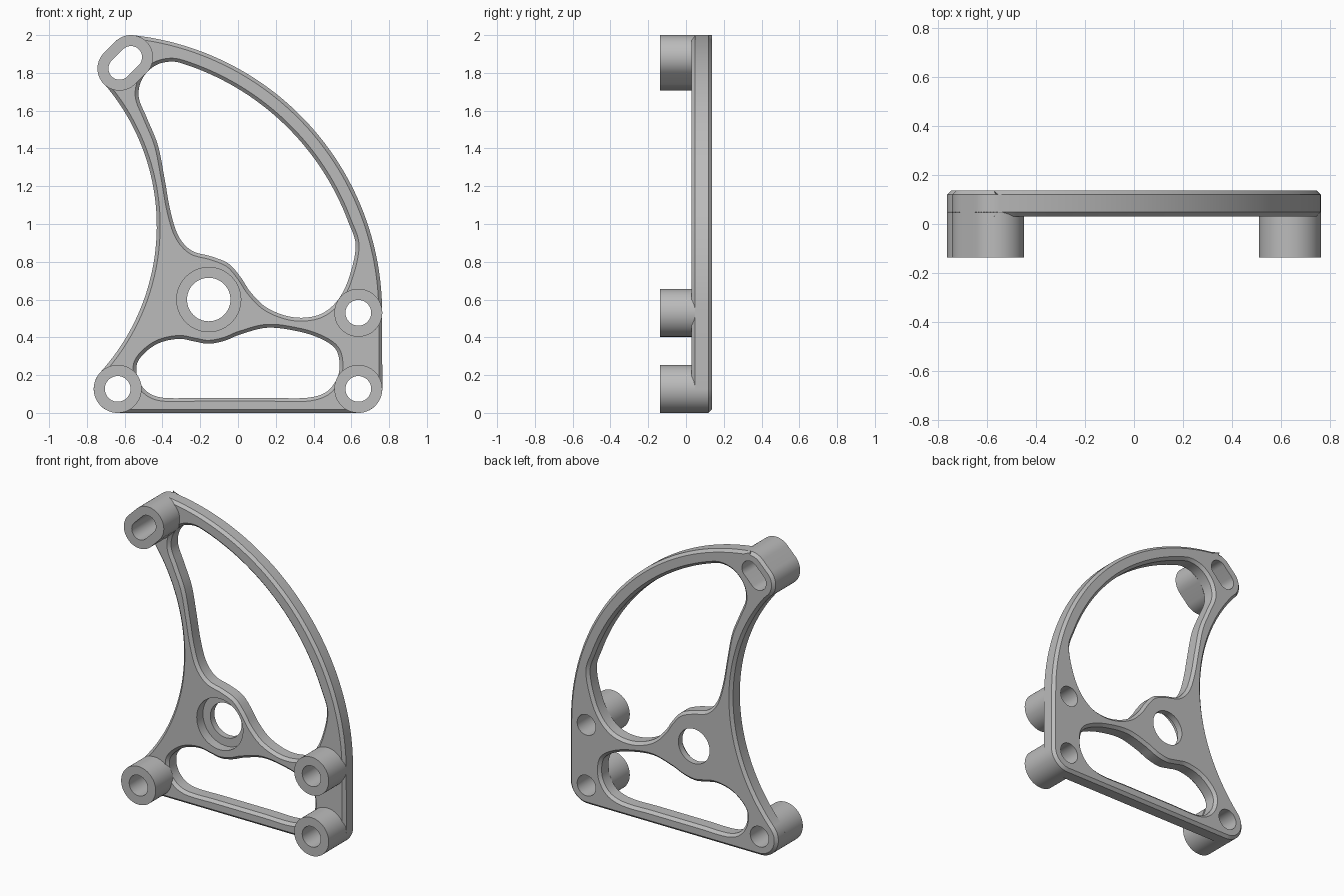
import bpy, bmesh, math
from mathutils import Vector

if "Cube" in bpy.data.objects:
    bpy.data.objects.remove(bpy.data.objects["Cube"])

FRONT, BACK, CHAMFER = 0.03, 0.1375, 0.018
BOSS_FRONT = -0.1375

steel = bpy.data.materials.new("plain_grey")
steel.diffuse_color = (0.5, 0.5, 0.5, 1)
steel.use_nodes = True
steel.node_tree.nodes["Principled BSDF"].inputs["Base Color"].default_value = steel.diffuse_color


def arc(cx, cz, r, a0, a1, n=20):
    """Points on an arc in the xz plane, angles in degrees."""
    angles = [math.radians(a0 + (a1 - a0) * i / n) for i in range(n + 1)]
    return [Vector((cx + r * math.cos(a), cz + r * math.sin(a))) for a in angles]


def clean(pts):
    """Drop repeated neighbours from a closed loop."""
    return [p for i, p in enumerate(pts) if (p - pts[i - 1]).length > 1e-4]


def pill(cx, cz, r, c=0.0):
    """Circle, or a slot along the rising diagonal when c > 0."""
    return clean(arc(cx + c, cz + c, r, -45, 135, 28) + arc(cx - c, cz - c, r, 135, 315, 28))


def spline(points, steps=6):
    """Closed smooth curve through the points."""
    p = [Vector(q) for q in points]
    n, out = len(p), []
    for i in range(n):
        a, b, c, d = p[i - 1], p[i], p[(i + 1) % n], p[(i + 2) % n]
        m0 = (c - a) * ((c - b).length / ((c - b).length + (b - a).length))
        m1 = (d - b) * ((c - b).length / ((c - b).length + (d - c).length))
        for k in range(steps):
            t = k / steps
            out.append(b * (2 * t**3 - 3 * t**2 + 1) + m0 * (t**3 - 2 * t**2 + t)
                       + c * (3 * t**2 - 2 * t**3) + m1 * (t**3 - t**2))
    return out


def inset(pts, d):
    """Move a closed loop to the left of its direction of travel."""
    out = []
    for i, p in enumerate(pts):
        a = (p - pts[i - 1]).normalized()
        b = (pts[(i + 1) % len(pts)] - p).normalized()
        t = (a + b).normalized()
        out.append(p + Vector((-t.y, t.x)) * d)
    return out


def wall(bm, sections):
    """Join (points, y) sections into a wall; return first and last edge loops."""
    rings = [[bm.verts.new((p.x, y, p.y)) for p in pts] for pts, y in sections]
    n = len(rings[0])
    for r, s in zip(rings, rings[1:]):
        for i in range(n):
            j = (i + 1) % n
            bm.faces.new((r[i], r[j], s[j], s[i]))
    return [[bm.edges.get((r[i], r[(i + 1) % n])) for i in range(n)]
            for r in (rings[0], rings[-1])]


def chamfered(pts):
    small = inset(pts, CHAMFER)
    return [(small, FRONT), (pts, FRONT + CHAMFER), (pts, BACK - CHAMFER), (small, BACK)]


def finish(bm, name):
    bmesh.ops.recalc_face_normals(bm, faces=bm.faces)
    mesh = bpy.data.meshes.new(name)
    bm.to_mesh(mesh)
    bm.free()
    mesh.materials.append(steel)
    obj = bpy.data.objects.new(name, mesh)
    bpy.context.collection.objects.link(obj)
    bpy.ops.object.select_all(action='DESELECT')
    obj.select_set(True)
    bpy.context.view_layer.objects.active = obj
    bpy.ops.object.shade_smooth_by_angle(angle=math.radians(30))


# Mounting posts: centre, outer radius, bore radius, slot half offset
posts = {
    "lower_left_post": (-0.637, 0.127, 0.127, 0.068, 0),
    "lower_right_post": (0.637, 0.127, 0.127, 0.068, 0),
    "upper_right_post": (0.637, 0.53, 0.127, 0.068, 0),
    "top_slotted_post": (-0.597, 1.853, 0.117, 0.059, 0.03),
}

# Outer outline: tangent arcs, anticlockwise
outline = clean(
    arc(-0.637, 0.127, 0.127, 137.7, 270)
    + arc(0.637, 0.127, 0.127, 270, 360)
    + arc(-0.715, 0.53, 1.478, 0, 83.8, 56)
    + arc(-0.567, 1.883, 0.117, 83.8, 135, 10)
    + arc(-0.627, 1.823, 0.117, 135, 221, 16)
    + arc(-1.585, 0.99, 1.155, 41, -42.3, 40))

# Large upper window, following the outer arc on its right side
upper_window = spline([tuple(p) for p in arc(-0.715, 0.53, 1.385, 15, 71, 10)] + [
    (-0.35, 1.86), (-0.44, 1.838), (-0.508, 1.767), (-0.526, 1.675), (-0.484, 1.565),
    (-0.425, 1.42), (-0.388, 1.236), (-0.357, 1.066), (-0.314, 0.934), (-0.246, 0.859),
    (-0.14, 0.828), (-0.05, 0.79), (0.013, 0.72), (0.066, 0.64), (0.145, 0.562),
    (0.251, 0.515), (0.351, 0.504), (0.447, 0.527), (0.526, 0.594), (0.584, 0.705)])

# Lower window with a flat bottom edge
lower_window = spline([
    (-0.395, 0.08), (-0.2, 0.08), (0.17, 0.08), (0.367, 0.08), (0.468, 0.111),
    (0.526, 0.186), (0.537, 0.27), (0.515, 0.34), (0.44, 0.392), (0.325, 0.43),
    (0.156, 0.451), (0.008, 0.414), (-0.071, 0.382), (-0.156, 0.366), (-0.225, 0.377),
    (-0.309, 0.392), (-0.415, 0.371), (-0.494, 0.318), (-0.536, 0.255),
    (-0.526, 0.17), (-0.473, 0.106)])

# Plate: chamfered outline and windows, plain bores, stepped hub bore
bm = bmesh.new()
hub_wide, hub_narrow = pill(-0.155, 0.6, 0.17), pill(-0.155, 0.6, 0.115)
walls = [chamfered(outline), chamfered(upper_window[::-1]), chamfered(lower_window[::-1]),
         [(hub_wide, FRONT), (hub_wide, 0.095), (hub_narrow, 0.095), (hub_narrow, BACK)]]
for x, z, r, bore, c in posts.values():
    hole = pill(x, z, bore, c)
    walls.append([(hole, FRONT), (hole, BACK)])
front_edges, back_edges = [], []
for sections in walls:
    first, last = wall(bm, sections)
    front_edges += first
    back_edges += last
for edges, ny in ((front_edges, -1), (back_edges, 1)):
    bmesh.ops.triangle_fill(bm, use_beauty=True, edges=edges, normal=(0, ny, 0))
finish(bm, "bracket_plate")

# Tubular posts standing out from the front of the plate
for name, (x, z, r, bore, c) in posts.items():
    bm = bmesh.new()
    outer, inner = pill(x, z, r, c), pill(x, z, bore, c)
    root = FRONT + CHAMFER
    wall(bm, [(outer, root), (outer, BOSS_FRONT), (inner, BOSS_FRONT), (inner, root), (outer, root)])
    bmesh.ops.remove_doubles(bm, verts=bm.verts, dist=1e-5)
    finish(bm, name)
